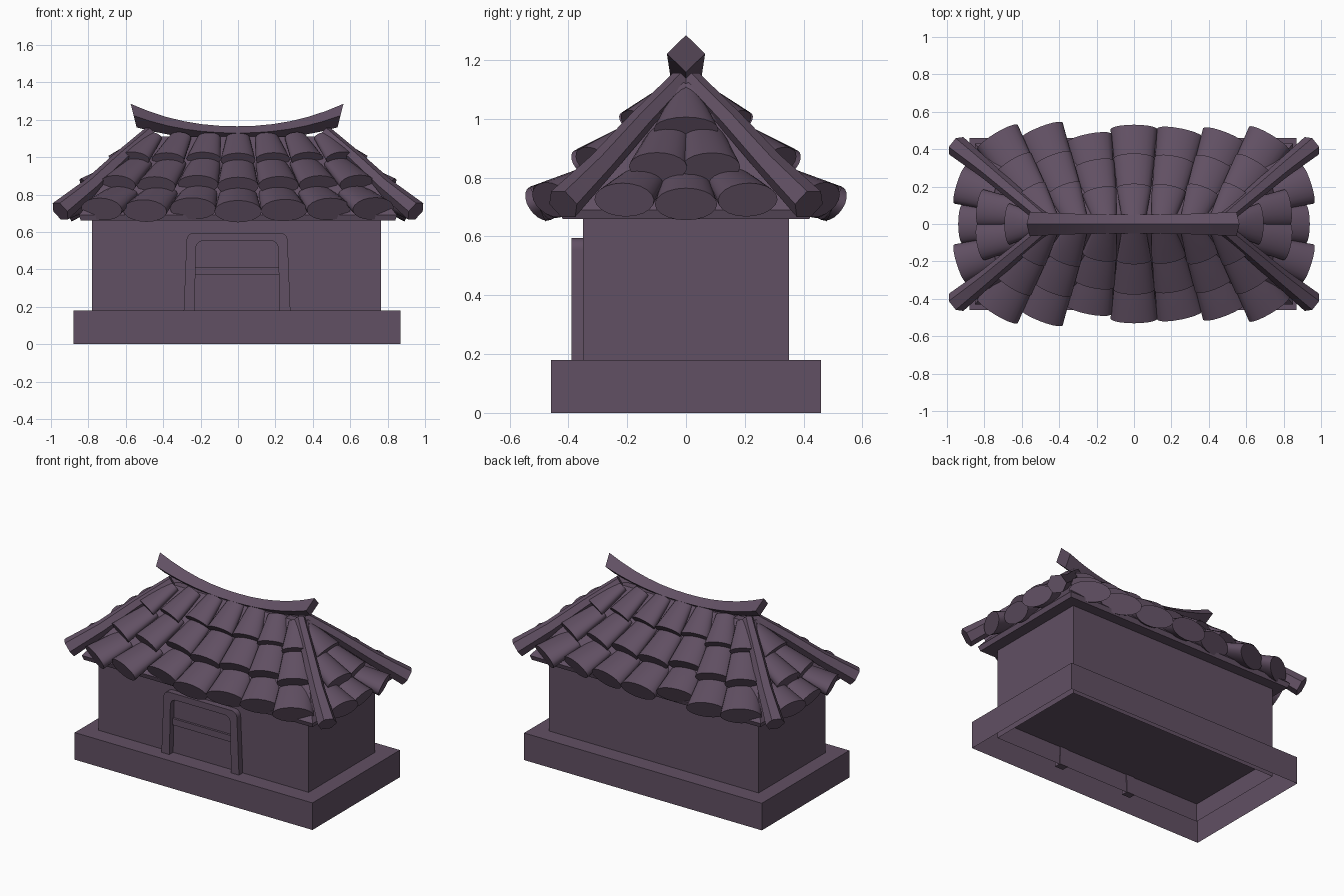
import bpy, bmesh
from math import sin, cos, pi
from mathutils import Vector

if "Cube" in bpy.data.objects:
    bpy.data.objects.remove(bpy.data.objects["Cube"])

mat = bpy.data.materials.new("plum_stone")
mat.diffuse_color = (0.12, 0.08, 0.125, 1)
mat.use_nodes = True
mat.node_tree.nodes["Principled BSDF"].inputs["Base Color"].default_value = mat.diffuse_color


def finish(name, bm, smooth=True):
    bmesh.ops.recalc_face_normals(bm, faces=bm.faces[:])
    me = bpy.data.meshes.new(name)
    bm.to_mesh(me)
    bm.free()
    ob = bpy.data.objects.new(name, me)
    bpy.context.collection.objects.link(ob)
    me.materials.append(mat)
    if smooth:
        bpy.ops.object.select_all(action='DESELECT')
        ob.select_set(True)
        bpy.context.view_layer.objects.active = ob
        bpy.ops.object.shade_smooth_by_angle(angle=0.7)
    return ob


def skin(bm, rings):
    """Bridge closed rings of points and cap both ends."""
    vs = [[bm.verts.new(p) for p in r] for r in rings]
    n = len(vs[0])
    for a, b in zip(vs, vs[1:]):
        for i in range(n):
            j = (i + 1) % n
            bm.faces.new((a[i], a[j], b[j], b[i]))
    bm.faces.new(vs[0])
    bm.faces.new(vs[-1])


def ellipse(c, d, a, b, n, phase=0.0):
    """Ring round c, square to direction d, half width a, half thickness b."""
    d = Vector(d).normalized()
    side = d.cross(Vector((0, 0, 1))).normalized()
    up = side.cross(d)
    return [Vector(c) + side * a * cos(2 * pi * i / n + phase)
            + up * b * sin(2 * pi * i / n + phase) for i in range(n)]


def tile(bm, p, q, a0, a1, b0, b1):
    p, q = Vector(p), Vector(q)
    d = q - p
    rings = [ellipse(p.lerp(q, t), d, a0 + (a1 - a0) * t,
                     b0 + (b1 - b0) * t ** 0.8, 20) for t in (0, 0.35, 0.7, 1)]
    skin(bm, rings)


def box(name, x0, x1, y0, y1, z0, z1, open_bottom=False):
    bm = bmesh.new()
    bmesh.ops.create_cube(bm, size=1)
    for v in bm.verts:
        v.co = (x1 if v.co.x > 0 else x0, y1 if v.co.y > 0 else y0,
                z1 if v.co.z > 0 else z0)
    if open_bottom:
        low = [f for f in bm.faces if all(v.co.z == z0 or abs(v.co.z - z0) < 1e-5 for v in f.verts)]
        bmesh.ops.delete(bm, geom=low, context='FACES_ONLY')
    return finish(name, bm, False)


# Plinth and walls, both hollow from below
box("plinth", -0.88, 0.87, -0.46, 0.46, 0, 0.18, True)
box("walls", -0.78, 0.765, -0.35, 0.35, 0.06, 0.67, True)


# Door surround: rounded arch band pushed out from the wall
def arch(w0, w1, top, r, z0):
    pts = [(-w0, z0)]
    for cx, start in ((-w1 + r, pi), (w1 - r, pi / 2)):
        for k in range(7):
            t = start - k * pi / 12
            pts.append((cx + r * cos(t), top - r + r * sin(t)))
    return pts + [(w0, z0)]


bm = bmesh.new()
outer, inner = arch(0.29, 0.27, 0.595, 0.04, 0.06), arch(0.23, 0.22, 0.553, 0.04, 0.06)
rings = []
for (xo, zo), (xi, zi) in zip(outer, inner):
    rings.append([(x - 0.005, y, z) for x, y, z in
                  ((xo, -0.39, zo), (xi, -0.39, zi), (xi, -0.345, zi), (xo, -0.345, zo))])
skin(bm, rings)
finish("door_surround", bm)
box("door_bar", -0.228, 0.218, -0.365, -0.345, 0.37, 0.413)

# Roof core under the tiles
bm = bmesh.new()
skin(bm, [[(sx * x, sy * y, z) for sx, sy in ((-1, -1), (1, -1), (1, 1), (-1, 1))]
          for x, y, z in ((0.84, 0.42, 0.66), (0.85, 0.43, 0.69), (0.74, 0.3, 0.83),
                          (0.62, 0.16, 0.97), (0.5, 0.025, 1.11))])
finish("roof_core", bm, False)

# Long side tiles: (start out, z), (end out, z), half widths, half thicknesses
rows = [((0.02, 1.105), (0.19, 0.985), 0.062, 0.093, 0.035, 0.045),
        ((0.14, 0.965), (0.35, 0.845), 0.085, 0.110, 0.040, 0.055),
        ((0.29, 0.805), (0.505, 0.71), 0.100, 0.126, 0.045, 0.064)]
inset = [0.04, 0.01, 0.05, 0.0, 0.02, 0.04, 0.05]
bm = bmesh.new()
for s in (-1, 1):
    for i in range(-3, 4):
        for r, ((y0, z0), (y1, z1), a0, a1, b0, b1) in enumerate(rows):
            cut = inset[i + 3] * (0.4, 0.7, 1)[r]
            y1 -= cut
            z1 += cut * 0.3
            x0, x1 = (i * (0.15 + 0.2 * y) for y in (y0, y1))
            tile(bm, (x0, s * y0, z0), (x1, s * y1, z1), a0, a1, b0, b1)
finish("long_side_tiles", bm)

# End tiles: one, two, then three per row
ends = [((0.49, 1.085), (0.665, 0.965), 0.045, 0.110, 0.035, 0.05, [(0, 0)]),
        ((0.61, 0.945), (0.81, 0.83), 0.07, 0.100, 0.04, 0.055,
         [(-0.06, -0.095), (0.06, 0.085)]),
        ((0.74, 0.79), (0.915, 0.71), 0.08, 0.106, 0.045, 0.06,
         [(-0.15, -0.21), (0, 0), (0.15, 0.21)])]
bm = bmesh.new()
for s in (-1, 1):
    for (x0, z0), (x1, z1), a0, a1, b0, b1, ys in ends:
        for y0, y1 in ys:
            lift = 0.07 * abs(y1)
            tile(bm, (s * x0, y0, z0), (s * (x1 + lift), y1, z1 + lift), a0, a1, b0, b1)
finish("end_tiles", bm)

# Hip ridges down to the four corners
hip = [((0.47, 0.02, 1.13), 0.036), ((0.63, 0.155, 0.99), 0.042),
       ((0.79, 0.29, 0.84), 0.048), ((0.95, 0.418, 0.71), 0.06)]
bm = bmesh.new()
for sx in (-1, 1):
    for sy in (-1, 1):
        pts = [Vector((sx * p[0], sy * p[1], p[2])) for p, _ in hip]
        rings = []
        for k, p in enumerate(pts):
            d = pts[min(k + 1, 3)] - pts[max(k - 1, 0)]
            rings.append(ellipse(p, d, hip[k][1], hip[k][1], 6))
        skin(bm, rings)
finish("hip_ridges", bm)

# Top ridge: diamond section along a sagging curve
bm = bmesh.new()
rings = []
for k in range(-6, 7):
    t = k / 6
    h = 0.036 + 0.027 * t * t
    z = 1.129 + 0.093 * abs(t) ** 2.2
    x = t * 0.553 - 0.005
    w = 0.05 + 0.015 * t * t
    lean = 0.016 * t
    rings.append([(x, -w, z), (x - lean, 0, z - h), (x, w, z), (x + lean, 0, z + h)])
skin(bm, rings)
finish("top_ridge", bm)
